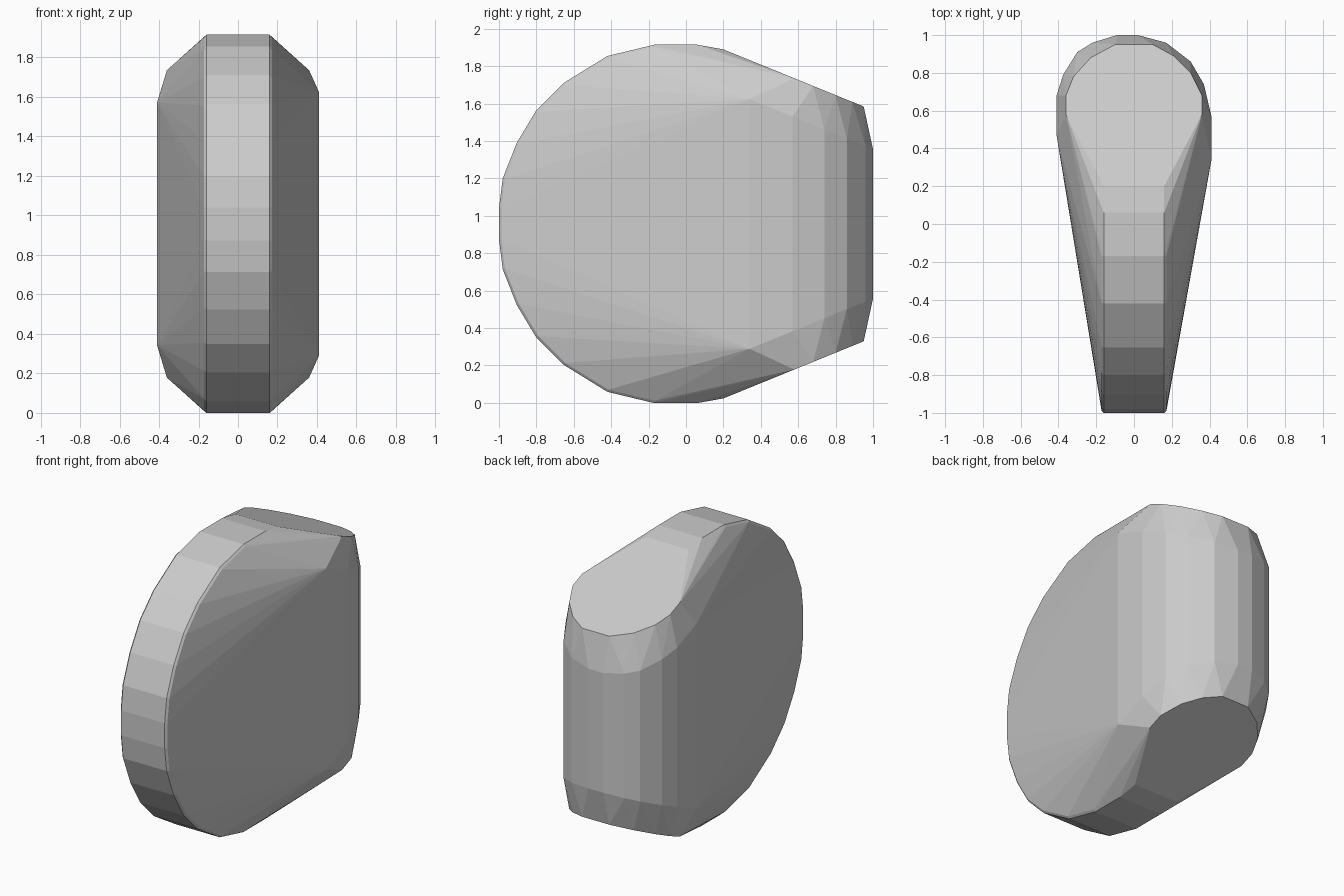
import bpy
import bmesh

if "Cube" in bpy.data.objects:
    bpy.data.objects.remove(bpy.data.objects["Cube"])

MID_Z = 0.957
SLOPE = 0.407

# Upper half of the round front rim, as (y, z)
rim = [(-1, 1.04), (-.98, 1.2), (-.905, 1.39), (-.8, 1.565), (-.655, 1.71),
       (-.42, 1.855), (-.17, 1.915), (.06, 1.915), (.2, 1.89)]
# Rounded back column and its smaller sloping cap, as (x, y)
column = [(-.41, .47), (-.41, .68), (-.375, .79), (-.3, .91), (-.22, .96), (-.09, 1),
          (.02, 1), (.17, .96), (.3, .86), (.37, .74), (.41, .57), (.41, .34)]
cap = [(-.36, .58), (-.36, .68), (-.32, .78), (-.23, .88), (-.1, .95),
       (.1, .95), (.21, .89), (.3, .8), (.36, .68), (.36, .58)]

points = []
for y, z in rim:
    for side in (-1, 1):
        points.append((side * .16, y, z))
        # Narrow chamfer along the rim
        points.append((side * .172, -.05 + (y + .05) * .987, MID_Z + (z - MID_Z) * .987))
points += [(x, y, 1.6 - SLOPE * (y - .4)) for x, y in column]
points += [(x, y, 1.89 - SLOPE * (y - .2)) for x, y in cap]

# Mirror top to bottom and wrap everything in one convex shell
bm = bmesh.new()
for x, y, z in points:
    bm.verts.new((x, y, z))
    bm.verts.new((x, y, 2 * MID_Z - z))
hull = bmesh.ops.convex_hull(bm, input=bm.verts[:])
loose = {v for v in hull["geom_interior"] + hull["geom_unused"]
         if isinstance(v, bmesh.types.BMVert) and not v.link_faces}
bmesh.ops.delete(bm, geom=list(loose), context="VERTS")
bmesh.ops.recalc_face_normals(bm, faces=bm.faces[:])

mesh = bpy.data.meshes.new("wedge_body")
bm.to_mesh(mesh)
bm.free()
body = bpy.data.objects.new("wedge_body", mesh)
bpy.context.collection.objects.link(body)

# Plain grey finish
grey = bpy.data.materials.new("light_grey")
grey.use_nodes = True
colour = (.6, .6, .6, 1)
grey.diffuse_color = colour
grey.node_tree.nodes["Principled BSDF"].inputs["Base Color"].default_value = colour
mesh.materials.append(grey)
